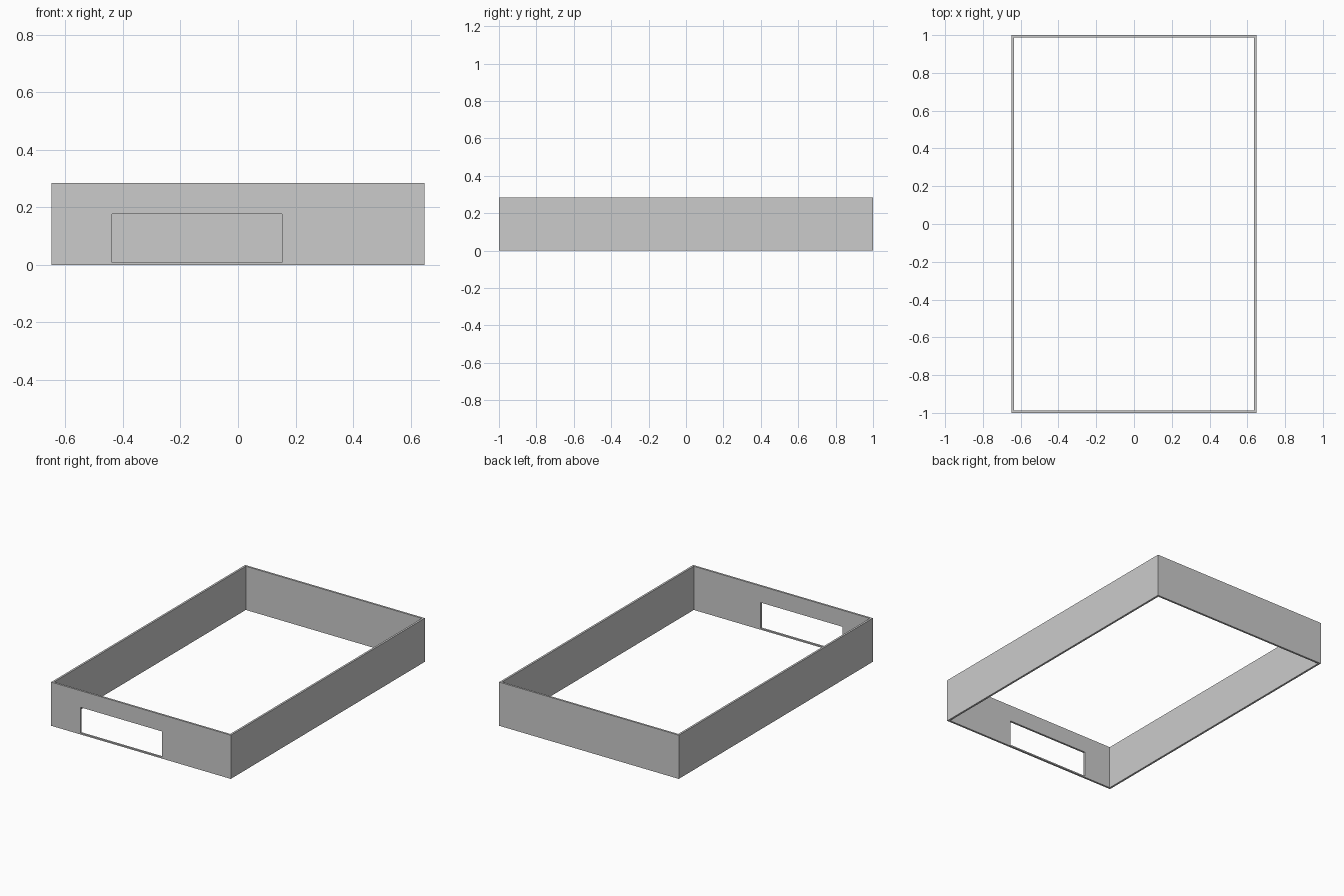
import bpy

cube = bpy.data.objects.get("Cube")
if cube:
    bpy.data.objects.remove(cube, do_unlink=True)

HALF_X, HALF_Y, HEIGHT, WALL = 0.648, 1.0, 0.285, 0.013

grey = bpy.data.materials.new("light grey")
grey.use_nodes = True
colour = (0.6, 0.6, 0.6, 1)
grey.diffuse_color = colour
grey.node_tree.nodes["Principled BSDF"].inputs["Base Color"].default_value = colour


def box(name, low, high):
    """Axis-aligned box between two corners."""
    centre = [(a + b) / 2 for a, b in zip(low, high)]
    bpy.ops.mesh.primitive_cube_add(size=1, location=centre)
    obj = bpy.context.object
    obj.name = name
    obj.scale = [b - a for a, b in zip(low, high)]
    bpy.ops.object.transform_apply(location=True, rotation=False, scale=True)
    return obj


def cut(target, cutter):
    """Subtract the cutter from the target, then discard it."""
    cutter.hide_render = True
    mod = target.modifiers.new("cut", 'BOOLEAN')
    mod.operation = 'DIFFERENCE'
    mod.solver = 'EXACT'
    mod.object = cutter
    bpy.context.view_layer.objects.active = target
    bpy.ops.object.modifier_apply(modifier=mod.name)
    bpy.data.objects.remove(cutter, do_unlink=True)


# Four-sided wall frame, open at top and bottom
frame = box("wall_frame", (-HALF_X, -HALF_Y, 0), (HALF_X, HALF_Y, HEIGHT))
frame.data.materials.clear()
frame.data.materials.append(grey)
inner_x, inner_y = HALF_X - WALL, HALF_Y - WALL
cut(frame, box("interior_cutter", (-inner_x, -inner_y, -0.1),
               (inner_x, inner_y, HEIGHT + 0.1)))

# Off-centre rectangular opening in the front wall
cut(frame, box("opening_cutter", (-0.437, -HALF_Y - 0.1, 0.009),
               (0.153, -HALF_Y + 0.1, 0.177)))
